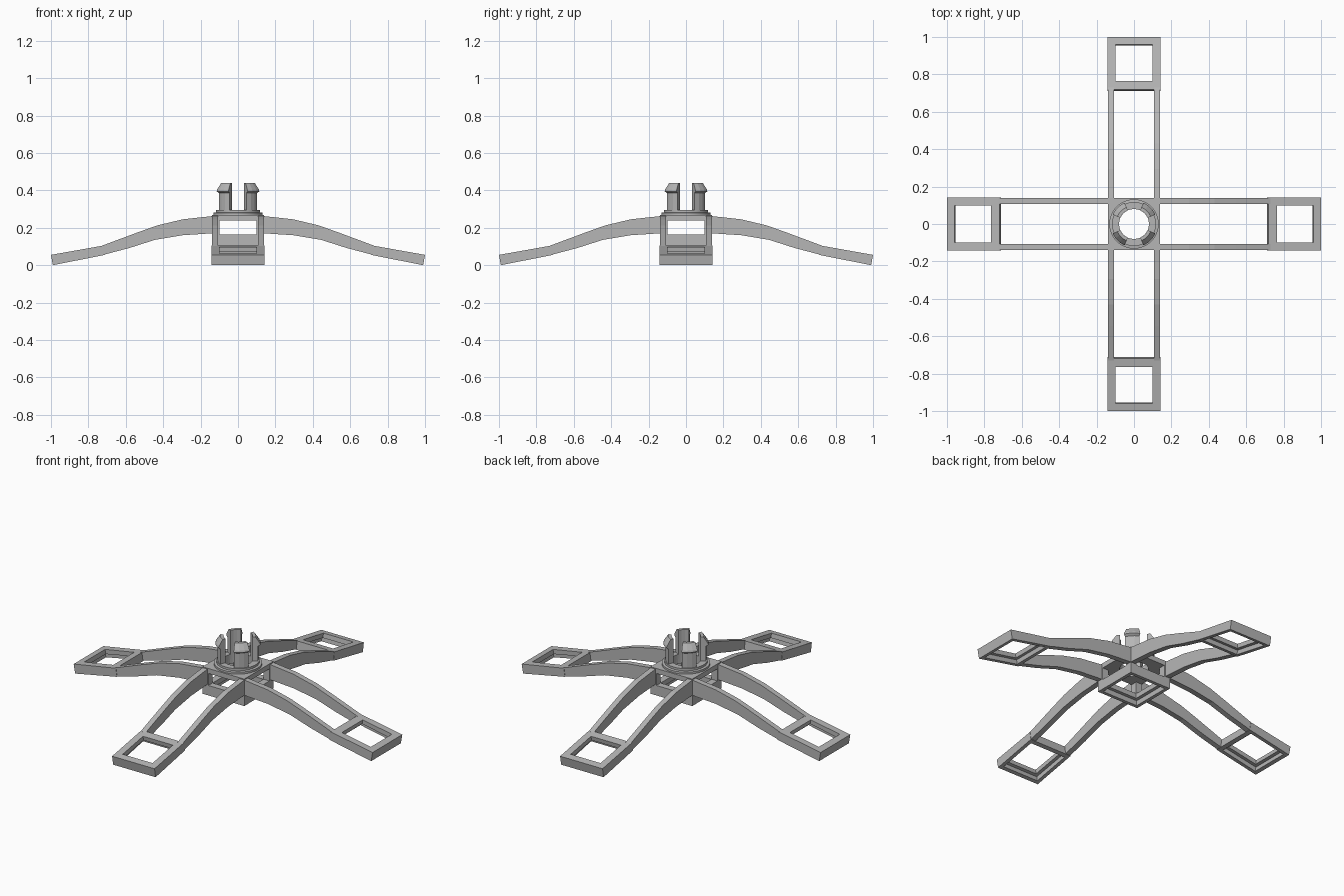
import bpy, bmesh
from math import cos, sin, pi, radians
from mathutils import Matrix, Vector

cube = bpy.data.objects.get("Cube")
if cube:
    bpy.data.objects.remove(cube, do_unlink=True)

GREY = bpy.data.materials.new("plain grey")
GREY.use_nodes = True
GREY.diffuse_color = (0.47, 0.47, 0.47, 1)
GREY.node_tree.nodes["Principled BSDF"].inputs["Base Color"].default_value = GREY.diffuse_color


def bridged(name, loops, closed=True, capped=False, turn=0, smooth=False):
    """Skin a row of equal point loops; closed joins the last loop to the first."""
    bm = bmesh.new()
    rings = [[bm.verts.new(p) for p in loop] for loop in loops]
    n = len(rings[0])
    pairs = list(zip(rings, rings[1:]))
    if closed:
        pairs.append((rings[-1], rings[0]))
    for a, b in pairs:
        for i in range(n):
            j = (i + 1) % n
            bm.faces.new((a[i], a[j], b[j], b[i]))
    if capped:
        bm.faces.new(rings[0])
        bm.faces.new(rings[-1])
    bm.transform(Matrix.Rotation(turn, 4, "Z"))
    bmesh.ops.recalc_face_normals(bm, faces=bm.faces)
    mesh = bpy.data.meshes.new(name)
    bm.to_mesh(mesh)
    bm.free()
    mesh.materials.append(GREY)
    ob = bpy.data.objects.new(name, mesh)
    bpy.context.collection.objects.link(ob)
    if smooth:
        bpy.ops.object.select_all(action="DESELECT")
        ob.select_set(True)
        bpy.context.view_layer.objects.active = ob
        bpy.ops.object.shade_smooth_by_angle(angle=radians(30))
    return ob


def prism(name, profile, y0, y1, turn=0):
    """Extrude an x-z profile along y."""
    return bridged(name, [[(x, y, z) for x, z in profile] for y in (y0, y1)],
                   closed=False, capped=True, turn=turn)


HALF = 0.14      # half width of the hub and arms
HOLE = 0.10      # half width of the openings
POCKET = 0.12    # half width of the wider opening underneath

RAIL_TOP = [(0.10, 0.264), (0.14, 0.262), (0.295, 0.245), (0.43, 0.213),
            (0.545, 0.172), (0.73, 0.103)]
RAIL_BOTTOM = [(0.72, 0.055), (0.58, 0.092), (0.445, 0.135), (0.295, 0.16),
               (0.14, 0.17), (0.10, 0.17)]

# Sloping foot: corners along its length, bottom and top
FOOT_LOW = Vector((0.71, 0, 0.055)), Vector((0.99, 0, 0.0))
FOOT_HIGH = Vector((0.718, 0, 0.105)), Vector((1.0, 0, 0.055))


def foot_loop(u0, u1, y, v):
    def at(u, side):
        p = FOOT_LOW[0].lerp(FOOT_LOW[1], u).lerp(FOOT_HIGH[0].lerp(FOOT_HIGH[1], u), v)
        return (p.x, side, p.z)
    return [at(u0, -y), at(u1, -y), at(u1, y), at(u0, y)]


def square(r, z):
    return [(-r, -r, z), (r, -r, z), (r, r, z), (-r, r, z)]


# Four arms, each with two rails and a framed foot
for k, side in enumerate(("left", "back", "right", "front")):
    turn = k * pi / 2
    for s, edge in ((1, "a"), (-1, "b")):
        prism(f"{side}_rail_{edge}", RAIL_TOP + RAIL_BOTTOM, s * 0.107, s * HALF, turn)
    outer, pocket, hole = (0, 1, 0.142), (0.09, 0.92, POCKET), (0.165, 0.855, HOLE)
    bridged(f"{side}_foot", [foot_loop(*outer, 1), foot_loop(*outer, 0),
                             foot_loop(*pocket, 0), foot_loop(*pocket, 0.5),
                             foot_loop(*hole, 0.5), foot_loop(*hole, 1)], turn=turn)
    # Corner post of the hub cage
    bridged(f"{side}_hub_post",
            [[(x, y, z) for x, y in ((HOLE, HOLE), (HALF, HOLE), (HALF, HALF), (HOLE, HALF))]
             for z in (0.16, 0.25)], closed=False, capped=True, turn=turn)

# Lower frame of the hub cage
bridged("hub_lower_frame", [square(HALF, 0.165), square(HALF, 0.105), square(POCKET, 0.105),
                            square(POCKET, 0.135), square(HOLE, 0.135), square(HOLE, 0.165)])

SIDES = 32


def circle(r, z):
    return [(r * cos(2 * pi * i / SIDES), r * sin(2 * pi * i / SIDES), z) for i in range(SIDES)]


def squared(r, z):
    """Square outline with as many points as the circle."""
    return [(x * r / max(abs(x), abs(y)), y * r / max(abs(x), abs(y)), z)
            for x, y, _ in circle(1, z)]


# Square top plate with a round hole, and the stepped collar on it
bridged("hub_top_plate", [squared(HALF, 0.268), squared(HALF, 0.238),
                          circle(0.08, 0.238), circle(0.08, 0.268)])
bridged("collar", [circle(0.08, 0.26), circle(0.132, 0.26), circle(0.132, 0.28),
                   circle(0.118, 0.282), circle(0.118, 0.295), circle(0.08, 0.295)], smooth=True)

# Four snap prongs with barbed tips
PRONG = [(0.08, 0.29), (0.112, 0.29), (0.112, 0.385), (0.125, 0.395),
         (0.122, 0.405), (0.098, 0.44), (0.08, 0.44)]
for k in range(4):
    angles = [radians(45 + d) for d in (-21, -7, 7, 21)]
    bridged(f"prong_{k + 1}", [[(r * cos(a), r * sin(a), z) for r, z in PRONG] for a in angles],
            closed=False, capped=True, turn=k * pi / 2)
